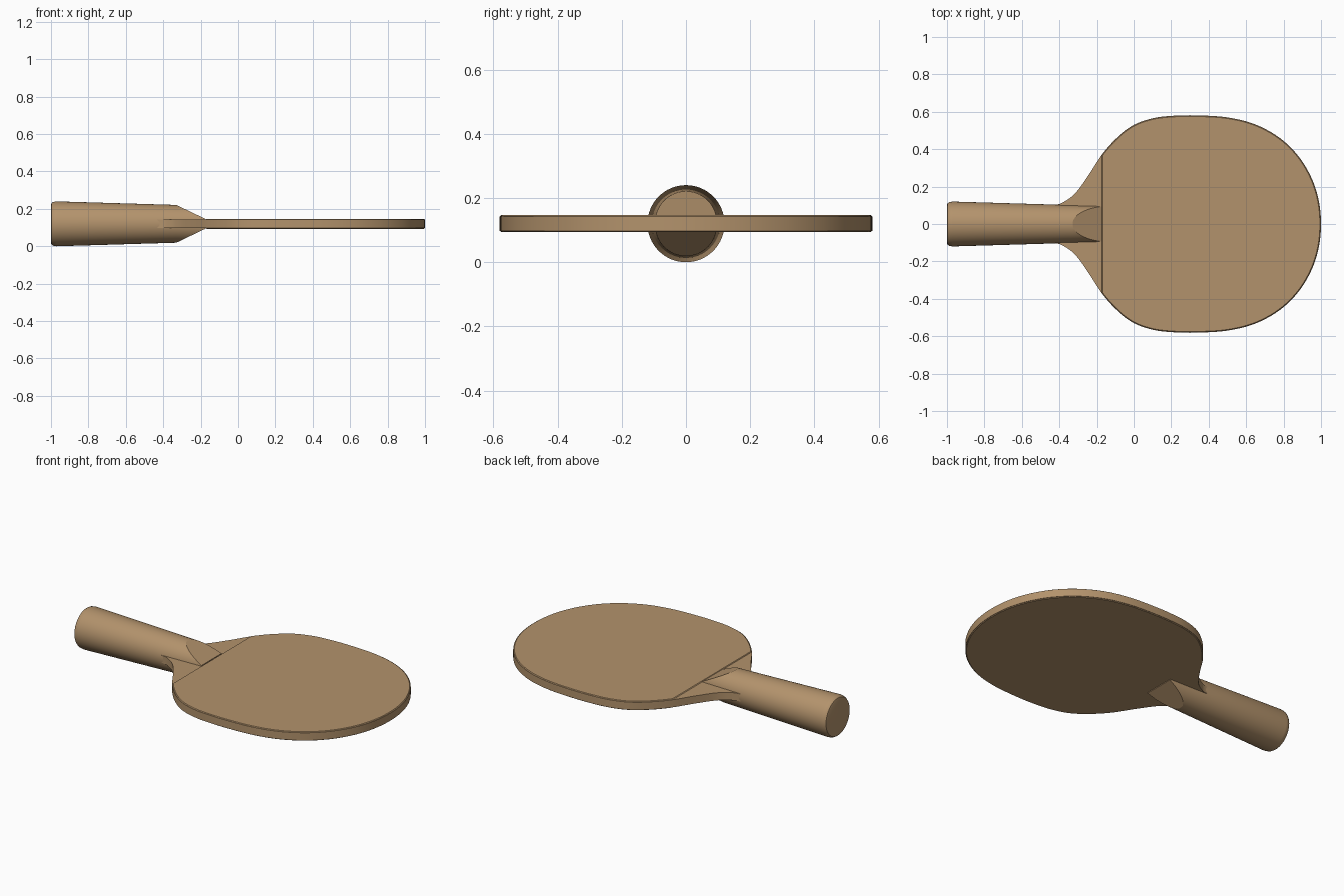
import bpy, bmesh, math
from mathutils import Vector

if "Cube" in bpy.data.objects:
    bpy.data.objects.remove(bpy.data.objects["Cube"])

MID = 0.12          # height of the middle plane
SPLIT_X = -0.175    # straight edge of the playing sheets

wood = bpy.data.materials.new("wood")
wood.diffuse_color = (0.45, 0.29, 0.15, 1)
wood.use_nodes = True
wood.node_tree.nodes["Principled BSDF"].inputs["Base Color"].default_value = wood.diffuse_color


def finish(name, bm, bevel=0.0):
    bmesh.ops.recalc_face_normals(bm, faces=bm.faces)
    mesh = bpy.data.meshes.new(name)
    bm.to_mesh(mesh)
    bm.free()
    mesh.materials.append(wood)
    ob = bpy.data.objects.new(name, mesh)
    bpy.context.collection.objects.link(ob)
    bpy.ops.object.select_all(action='DESELECT')
    ob.select_set(True)
    bpy.context.view_layer.objects.active = ob
    bpy.ops.object.shade_smooth_by_angle(angle=math.radians(25))
    if bevel:
        mod = ob.modifiers.new("bevel", 'BEVEL')
        mod.width, mod.segments = bevel, 1
        mod.limit_method, mod.angle_limit = 'ANGLE', math.radians(50)
    return ob


def cut(bm, co, no):
    """Remove everything beyond a plane and cap the opening."""
    res = bmesh.ops.bisect_plane(bm, geom=bm.verts[:] + bm.edges[:] + bm.faces[:],
                                 plane_co=co, plane_no=no, clear_outer=True)
    edges = [e for e in res['geom_cut'] if isinstance(e, bmesh.types.BMEdge)]
    bmesh.ops.holes_fill(bm, edges=edges)


def smooth_path(pts, steps=5):
    """Catmull-Rom curve through the points."""
    p = [Vector(q) for q in pts]
    p = [p[0] * 2 - p[1]] + p + [Vector((p[-2].x, -p[-2].y))]
    out = []
    for i in range(1, len(p) - 2):
        a, b, c, d = p[i - 1:i + 3]
        for k in range(steps):
            t = k / steps
            out.append(0.5 * (2 * b + (c - a) * t + (2 * a - 5 * b + 4 * c - d) * t * t
                              + (3 * b - a - 3 * c + d) * t ** 3))
    return out + [p[-2]]


# Half outline of the blade, from inside the grip to the tip
half = smooth_path([(-0.97, 0.10), (-0.60, 0.096), (-0.43, 0.102), (-0.37, 0.122), (-0.31, 0.170),
                    (-0.24, 0.268), (-0.17, 0.375), (-0.09, 0.463), (0.0, 0.530),
                    (0.10, 0.565), (0.20, 0.578), (0.33, 0.581), (0.50, 0.570),
                    (0.65, 0.532), (0.78, 0.460), (0.88, 0.362), (0.95, 0.245),
                    (0.988, 0.125), (1.0, 0.0)])
outline = half + [Vector((p.x, -p.y)) for p in reversed(half[:-1])]


def slab(z0, z1):
    bm = bmesh.new()
    face = bm.faces.new([bm.verts.new((p.x, p.y, z0)) for p in outline])
    res = bmesh.ops.extrude_face_region(bm, geom=[face])
    up = [v for v in res['geom'] if isinstance(v, bmesh.types.BMVert)]
    bmesh.ops.translate(bm, verts=up, vec=(0, 0, z1 - z0))
    return bm


# Wooden blade core
finish("blade", slab(MID - 0.0225, MID + 0.0225))

# Thin playing sheets on both faces, with softened rims
for name, s in (("top_sheet", 1), ("bottom_sheet", -1)):
    bm = slab(MID + s * 0.014, MID + s * 0.0265)
    cut(bm, (SPLIT_X, 0, 0), (-1, 0, 0))
    finish(name, bm, 0.006)

# Turned grip, tapering toward the blade, with slanted cuts above and below
bm = bmesh.new()
N = 64
profile = [(-1.0, 0.102), (-0.997, 0.111), (-0.988, 0.117), (-0.97, 0.12),
           (-0.33, 0.101), (SPLIT_X, 0.097)]
rings = [[bm.verts.new((x, r * math.cos(2 * math.pi * i / N),
                        MID + r * math.sin(2 * math.pi * i / N))) for i in range(N)]
         for x, r in profile]
for a, b in zip(rings, rings[1:]):
    for i in range(N):
        j = (i + 1) % N
        bm.faces.new((a[i], a[j], b[j], b[i]))
bm.faces.new(rings[0])
bm.faces.new(rings[-1])
for s in (1, -1):
    cut(bm, (-0.33, 0, MID + s * 0.101), (0.0745, 0, s * 0.155))
finish("grip", bm)
